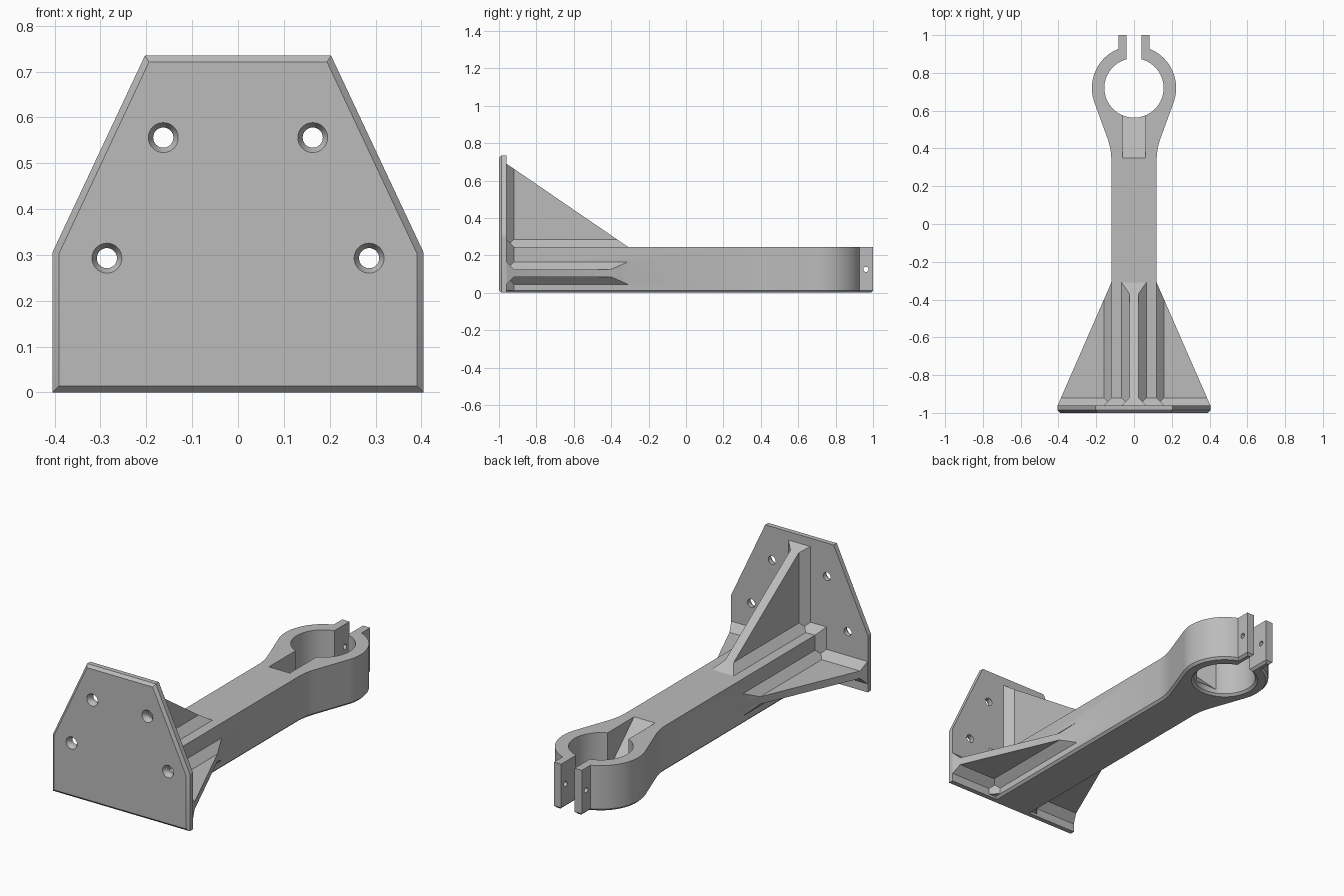
import bpy, bmesh
from math import sin, cos, pi, sqrt, radians, asin, acos
from mathutils import Matrix, Vector

if "Cube" in bpy.data.objects:
    bpy.data.objects.remove(bpy.data.objects["Cube"])

grey = bpy.data.materials.new("plain grey")
grey.diffuse_color = (0.5, 0.5, 0.5, 1)
grey.use_nodes = True
grey.node_tree.nodes["Principled BSDF"].inputs["Base Color"].default_value = grey.diffuse_color


def finish(name, bm):
    bmesh.ops.recalc_face_normals(bm, faces=bm.faces)
    me = bpy.data.meshes.new(name)
    bm.to_mesh(me)
    bm.free()
    ob = bpy.data.objects.new(name, me)
    me.materials.append(grey)
    bpy.context.collection.objects.link(ob)
    return ob


def hull(name, pts):
    """Convex solid around a few points."""
    bm = bmesh.new()
    for p in pts:
        bm.verts.new(p)
    bmesh.ops.convex_hull(bm, input=bm.verts)
    bmesh.ops.dissolve_limit(bm, angle_limit=0.01, verts=bm.verts, edges=bm.edges)
    return finish(name, bm)


def extrude(name, pts, vec, chamfer):
    """Extrude an outline and chamfer the edges of its starting face."""
    bm = bmesh.new()
    face = bm.faces.new([bm.verts.new(p) for p in pts])
    res = bmesh.ops.extrude_face_region(bm, geom=[face], use_keep_orig=True)
    bmesh.ops.translate(bm, vec=vec,
                        verts=[v for v in res["geom"] if isinstance(v, bmesh.types.BMVert)])
    bmesh.ops.recalc_face_normals(bm, faces=bm.faces)
    bmesh.ops.bevel(bm, geom=list(face.edges), offset=chamfer, segments=1,
                    affect='EDGES', profile=0.5)
    return finish(name, bm)


def cone(name, centre, axis, r1, r2, depth, n=32):
    bm = bmesh.new()
    rot = Vector((0, 0, 1)).rotation_difference(Vector(axis)).to_matrix().to_4x4()
    bmesh.ops.create_cone(bm, cap_ends=True, segments=n, radius1=r1, radius2=r2,
                          depth=depth, matrix=Matrix.Translation(centre) @ rot)
    return finish(name, bm)


def combine(base, other, op):
    m = base.modifiers.new(op, 'BOOLEAN')
    m.operation, m.solver, m.object = op, 'EXACT', other
    bpy.context.view_layer.objects.active = base
    bpy.ops.object.modifier_apply(modifier=m.name)
    bpy.data.objects.remove(other)


# Arm with split clamp ring, as one mirrored outline
CY, RO, RI, H = 0.72, 0.223, 0.157, 0.245
EAR, GAP = 0.083, 0.04
half = [(0.12, -0.985)]
a, b, c = Vector((0.12, 0.34)), Vector((0.12, 0.398)), Vector((0.141, 0.455))
for i in range(7):                       # blend from arm to ring
    t = i / 6
    half.append(tuple(a * (1 - t) ** 2 + b * 2 * t * (1 - t) + c * t * t))
a0, a1 = radians(-20), acos(EAR / RO)
half += [(RO * cos(a0 + (a1 - a0) * i / 24), CY + RO * sin(a0 + (a1 - a0) * i / 24))
         for i in range(25)]
half += [(EAR, 1.0), (GAP, 1.0)]
b0 = acos(GAP / RI)
half += [(RI * cos(b0 + (-pi / 2 - b0) * i / 32), CY + RI * sin(b0 + (-pi / 2 - b0) * i / 32))
         for i in range(33)]
half[-1] = (0, CY - RI)
outline = half + [(-x, y) for x, y in reversed(half[:-1])]
bracket = extrude("clamp_bracket", [(x, y, 0) for x, y in outline], (0, 0, H), 0.012)

# Mounting plate
right = [(0.405, 0), (0.405, 0.305), (0.203, 0.735)]
plate = extrude("mounting_plate",
                [(x, -1, z) for x, z in right] + [(-x, -1, z) for x, z in reversed(right)],
                (0, 0.04, 0), 0.014)
combine(bracket, plate, 'UNION')

# Flared arm root against the plate
P, F, IN = -0.96, -0.92, -0.975          # plate back, flare end, depth inside plate
combine(bracket, hull("arm_root",
        [(s * x, y, z) for s in (-1, 1)
         for x, y, t in ((0.16, IN, 0.285), (0.16, P, 0.285), (0.12, F, H))
         for z in (0.013, t)]), 'UNION')


def rib(name, place, base, top, end, flat):
    """Triangular gusset; place(w, y, h) maps width, y and height to 3D."""
    slope = lambda y: base + (top - base) * (end - y) / (end - P)
    ystep = end - (end - P) * 0.04 / (top - base)
    low = base - 0.03
    w, W = 0.02 + flat, 0.06 + flat
    web = [(w, IN, low), (w, IN, top), (w, P, top), (w, end, base), (w, end, low)]
    foot = [(W, IN, base), (W, end, base), (w, IN, base + 0.04), (w, ystep, base + 0.04),
            (W, IN, low), (W, end, low)]
    flare = [(W, IN, low), (W, IN, top), (W, P, low), (W, P, top), (w, F, low), (w, F, slope(F))]
    for part, pts in (("web", web), ("foot", foot), ("flare", flare)):
        combine(bracket, hull(name + "_" + part,
                [place(s * p[0], p[1], p[2]) for p in pts for s in (-1, 1)]), 'UNION')


# Top gusset and the two side gussets
rib("top_rib", lambda w, y, h: (w, y, h), H, 0.69, -0.31, 0.005)
for s in (-1, 1):
    rib("side_rib", lambda w, y, h: (s * h, y, 0.105 + w), 0.12, 0.404, -0.31, 0.0)

# Sloped groove running into the ring bore
combine(bracket, hull("groove_cutter",
        [(x, y, z) for x in (-0.062, 0.062)
         for y, z in ((0.35, H), (0.35, 0.3), (0.6, 0.3), (0.6, 0.01))]), 'DIFFERENCE')

# Countersunk plate holes and the clamp bolt hole
for s in (-1, 1):
    for x, z in ((0.163, 0.556), (0.286, 0.293)):
        combine(bracket, cone("hole_cutter", (s * x, -0.98, z), (0, 1, 0), 0.022, 0.022, 0.1),
                'DIFFERENCE')
        combine(bracket, cone("sink_cutter", (s * x, -0.995, z), (0, 1, 0), 0.038, 0.022, 0.03),
                'DIFFERENCE')
combine(bracket, cone("bolt_cutter", (0, 0.962, 0.125), (1, 0, 0), 0.014, 0.014, 0.4, 24),
        'DIFFERENCE')

# Smooth the round surfaces, keep hard edges
bpy.context.view_layer.objects.active = bracket
bracket.select_set(True)
bpy.ops.object.shade_smooth_by_angle(angle=radians(25))
